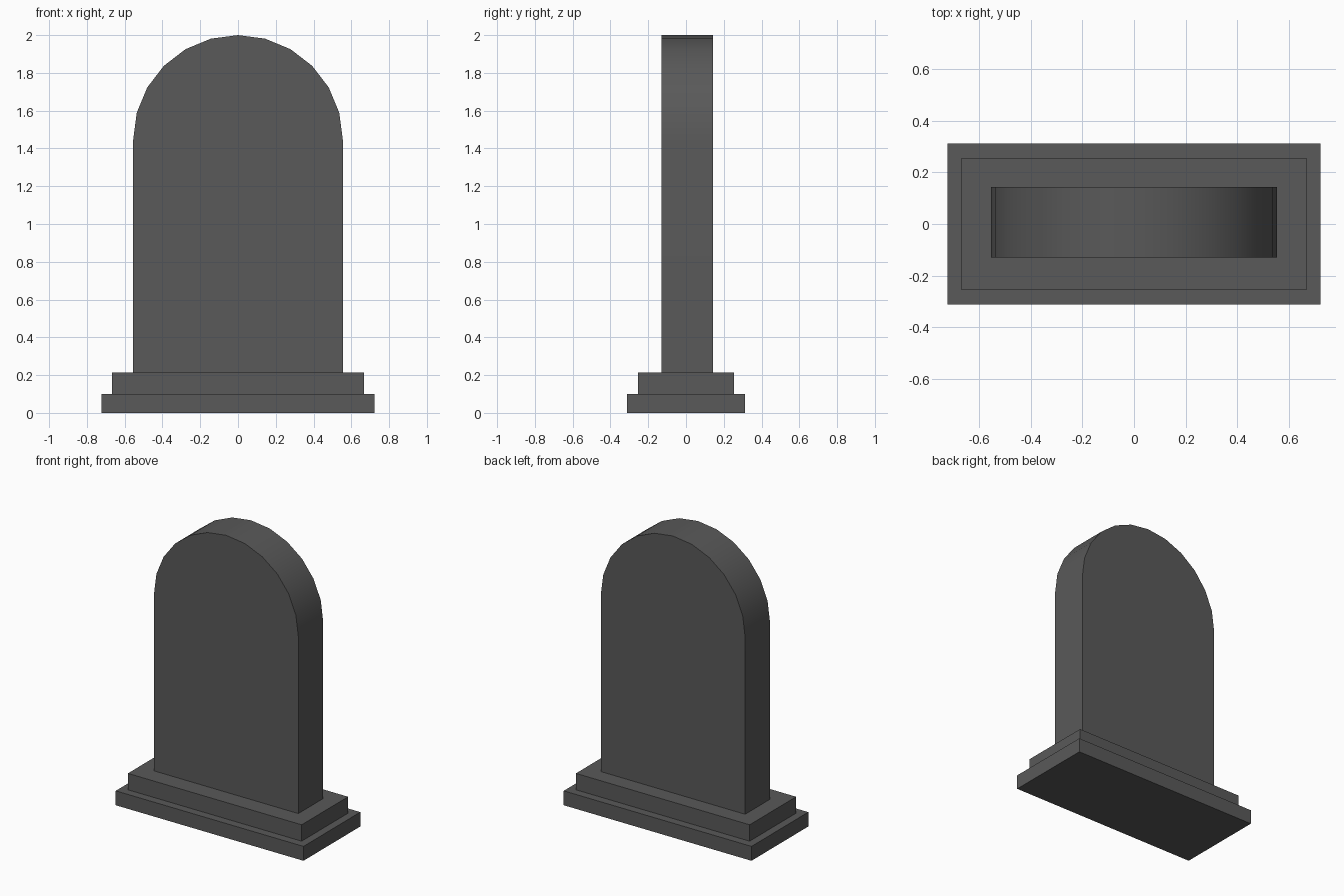
import bpy, bmesh
from math import cos, sin, pi, radians

cube = bpy.data.objects.get("Cube")
if cube:
    bpy.data.objects.remove(cube, do_unlink=True)

# Single stone colour
stone = bpy.data.materials.new("dark grey stone")
stone.use_nodes = True
colour = (0.1, 0.1, 0.1, 1)
stone.diffuse_color = colour
bsdf = next(n for n in stone.node_tree.nodes if n.type == 'BSDF_PRINCIPLED')
bsdf.inputs["Base Color"].default_value = colour
bsdf.inputs["Roughness"].default_value = 0.9


def extrude_profile(name, profile, y0, y1):
    """Extrude an (x, z) outline from y0 to y1."""
    bm = bmesh.new()
    face = bm.faces.new([bm.verts.new((x, y0, z)) for x, z in profile])
    result = bmesh.ops.extrude_face_region(bm, geom=[face])
    verts = [v for v in result["geom"] if isinstance(v, bmesh.types.BMVert)]
    bmesh.ops.translate(bm, verts=verts, vec=(0, y1 - y0, 0))
    bmesh.ops.recalc_face_normals(bm, faces=bm.faces)
    mesh = bpy.data.meshes.new(name)
    bm.to_mesh(mesh)
    bm.free()
    mesh.materials.append(stone)
    obj = bpy.data.objects.new(name, mesh)
    bpy.context.collection.objects.link(obj)
    return obj


def plinth(name, half_x, half_y, z0, z1):
    outline = [(-half_x, z0), (half_x, z0), (half_x, z1), (-half_x, z1)]
    return extrude_profile(name, outline, -half_y, half_y)


# Stepped base
plinth("lower_base", 0.722, 0.312, 0, 0.1)
plinth("upper_base", 0.668, 0.255, 0.1, 0.214)

# Upright slab with a round top
radius, foot, segments = 0.555, 0.214, 12
spring = 2 - radius
outline = [(-radius, foot), (radius, foot)]
for i in range(segments + 1):
    a = pi * i / segments
    outline.append((radius * cos(a), spring + radius * sin(a)))
slab = extrude_profile("headstone_slab", outline, -0.13, 0.143)

# Smooth the arch, keeping its rim sharp
bpy.ops.object.select_all(action='DESELECT')
slab.select_set(True)
bpy.context.view_layer.objects.active = slab
bpy.ops.object.shade_smooth_by_angle(angle=radians(30))
